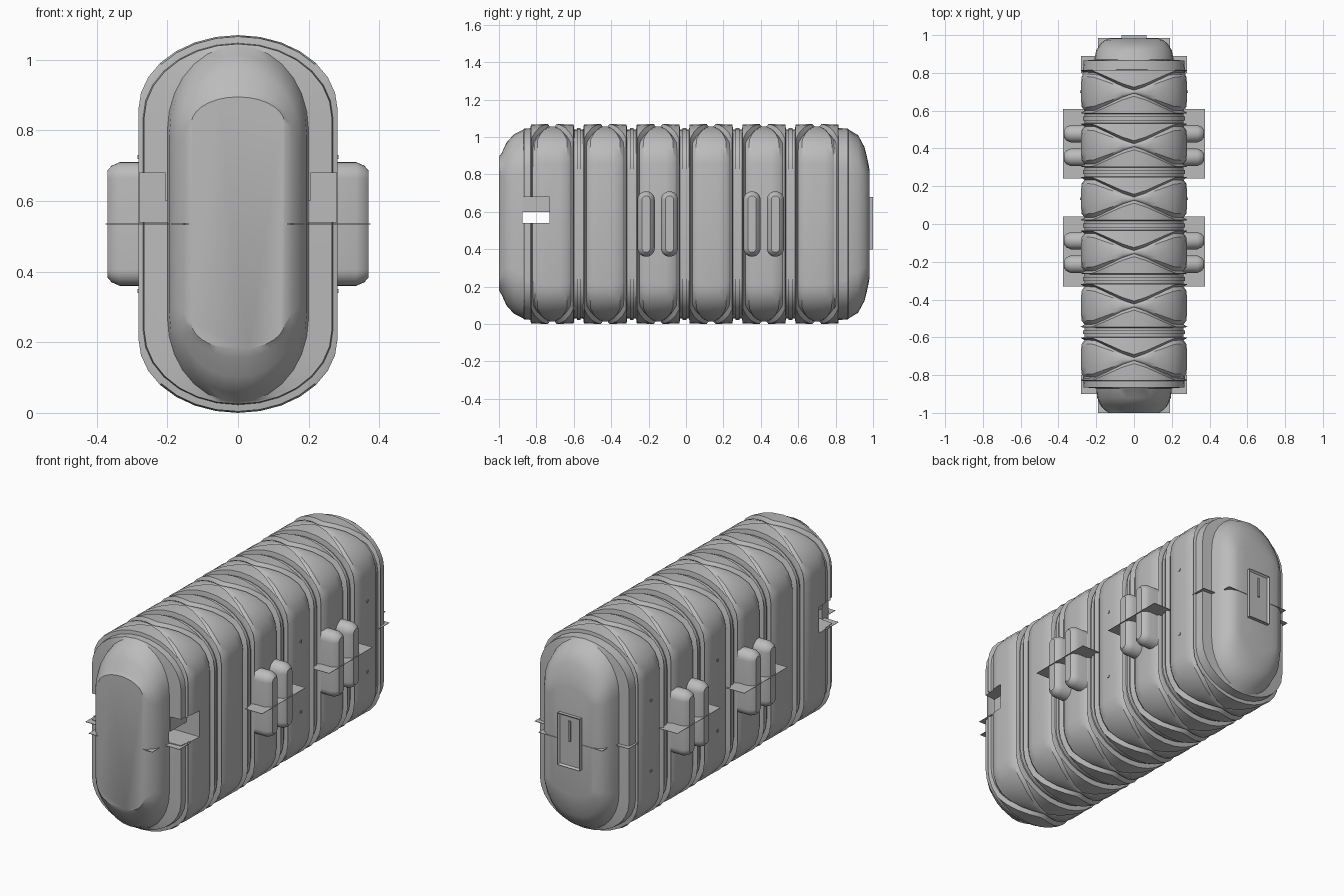
import bpy, bmesh, math

cube = bpy.data.objects.get("Cube")
if cube:
    bpy.data.objects.remove(cube, do_unlink=True)

grey = bpy.data.materials.new("plain_grey")
grey.use_nodes = True
grey.diffuse_color = (0.5, 0.5, 0.5, 1)
grey.node_tree.nodes["Principled BSDF"].inputs["Base Color"].default_value = (0.5, 0.5, 0.5, 1)

STEPS = 7
MID = 0.535


def ring_keys():
    """(side, width fraction, top or bottom) around a rounded upright section."""
    us = [math.sin(math.pi / 2 * i / STEPS) for i in range(STEPS + 1)]
    right = [(1, u, 1) for u in us] + [(1, u, -1) for u in reversed(us)]
    left = [(-1, u, -1) for u in us[1:]] + [(-1, u, 1) for u in reversed(us[1:])]
    return right + left


KEYS = ring_keys()


def section_point(key, half, low, high, drop):
    side, u, top = key
    fall = drop * (1 - math.sqrt(max(0, 1 - u * u)))
    return side * u * half, (high - fall if top > 0 else low + fall)


def finish(obj, angle=35):
    bpy.ops.object.select_all(action='DESELECT')
    obj.select_set(True)
    bpy.context.view_layer.objects.active = obj
    bpy.ops.object.shade_smooth_by_angle(angle=math.radians(angle))


def to_object(name, bm):
    bmesh.ops.recalc_face_normals(bm, faces=bm.faces)
    mesh = bpy.data.meshes.new(name)
    bm.to_mesh(mesh)
    bm.free()
    mesh.materials.append(grey)
    obj = bpy.data.objects.new(name, mesh)
    bpy.context.collection.objects.link(obj)
    return obj


def skin(name, rings):
    """Join equal rings of points with quads and close both ends."""
    bm = bmesh.new()
    loops = [[bm.verts.new(p) for p in ring] for ring in rings]
    n = len(loops[0])
    for a, b in zip(loops, loops[1:]):
        for i in range(n):
            j = (i + 1) % n
            bm.faces.new((a[i], a[j], b[j], b[i]))
    bm.faces.new(loops[0])
    bm.faces.new(loops[-1])
    return to_object(name, bm)


def tube(name, stations):
    """Loft along y; each station is y, half width, low, high, corner drop."""
    rings = []
    for y, *shape in stations:
        pts = [section_point(k, *shape) for k in KEYS]
        rings.append([(x, y, z) for x, z in pts])
    return skin(name, rings)


def box(name, x, y, z):
    bm = bmesh.new()
    bmesh.ops.create_cube(bm, size=1)
    for v in bm.verts:
        v.co = [lo if c < 0 else hi for c, (lo, hi) in zip(v.co, (x, y, z))]
    return to_object(name, bm)


def rib(name, yc):
    """Hoop with a side panel on each flank tapering to a crossing on the crown."""
    def stations(u):
        w = max(0.008, 0.1 * min(1, u / 0.8))
        crown = 0.012 * (1 - u) ** 2
        groove = min(w + 0.016, 0.112)
        return [(0.118, 0.03), (0.114, 0.004), (groove, 0), (w, 0.02),
                (w * 0.8, 0.005 + crown), (w * 0.4, 0.001 + crown)]

    rings = []
    for sign, order in ((-1, range(6)), (1, reversed(range(6)))):
        for s in order:
            ring = []
            for k in KEYS:
                y, inset = stations(k[1])[s]
                x, z = section_point(k, 0.282 - inset, inset, 1.07 - inset, 0.21)
                ring.append((x, yc + sign * y, z))
            rings.append(ring)
    return skin(name, rings)


# Inner barrel, collars and ribs
PITCH = 0.283
centres = [-0.715 + PITCH * i for i in range(6)]
core = tube("inner_barrel", [(-0.82, 0.262, 0.03, 1.04, 0.21), (0.82, 0.262, 0.03, 1.04, 0.21)])
ribs = [rib(f"rib_{i + 1}", yc) for i, yc in enumerate(centres)]
collars = [tube(f"collar_{i + 1}", [(yc + PITCH / 2 + d, 0.27, 0.022, 1.048, 0.21)
                                    for d in (-0.01, 0.01)])
           for i, yc in enumerate(centres[:-1])]

# End caps
front_cap = tube("front_cap", [
    (-0.79, 0.272, 0.02, 1.05, 0.21),
    (-0.865, 0.266, 0.025, 1.045, 0.21),
    (-0.87, 0.2, 0.03, 1.04, 0.24),
    (-0.92, 0.195, 0.055, 1.015, 0.23),
    (-0.96, 0.178, 0.1, 0.97, 0.2),
    (-0.985, 0.155, 0.155, 0.915, 0.13),
    (-1.0, 0.132, 0.18, 0.895, 0.075)])
back_cap = tube("back_cap", [
    (0.79, 0.272, 0.02, 1.05, 0.21),
    (0.865, 0.266, 0.025, 1.045, 0.21),
    (0.87, 0.21, 0.03, 1.04, 0.24),
    (0.92, 0.2, 0.06, 1.01, 0.22),
    (0.955, 0.178, 0.125, 0.945, 0.18),
    (0.973, 0.155, 0.2, 0.87, 0.1),
    (0.982, 0.13, 0.25, 0.82, 0.06)])

# Slot through the front, with a taller notch on each flank
slot_y = (-0.873, -0.73)
cutters = [box("slot_cutter", (-0.5, 0.5), slot_y, (0.54, 0.6))]
for s in (-1, 1):
    cutters.append(box("notch_cutter", sorted((s * 0.205, s * 0.5)), slot_y, (0.59, 0.68)))
for part in (core, ribs[0], front_cap):
    bpy.context.view_layer.objects.active = part
    for cutter in cutters:
        mod = part.modifiers.new("slot", 'BOOLEAN')
        mod.operation = 'DIFFERENCE'
        mod.solver = 'EXACT'
        mod.object = cutter
        bpy.ops.object.modifier_apply(modifier=mod.name)
for cutter in cutters:
    bpy.data.objects.remove(cutter, do_unlink=True)

# Paired pods on both flanks
pods = []
for s, flank in ((1, "left"), (-1, "right")):
    for i, yc in enumerate((-0.213, -0.088, 0.353, 0.478)):
        rings = []
        for depth, inset in ((0.22, 0), (0.335, 0), (0.358, 0.01), (0.37, 0.024)):
            pts = [section_point(k, 0.046 - inset, 0.36 + inset, 0.71 - inset, 0.046 - inset)
                   for k in KEYS]
            rings.append([(s * depth, yc + a, z) for a, z in pts])
        pods.append(skin(f"{flank}_pod_{i + 1}", rings))

for obj in [core, front_cap, back_cap] + ribs + collars + pods:
    finish(obj)

# Back hatch with a raised frame and a handle
hatch = box("back_hatch", (-0.066, 0.066), (0.96, 1.0), (0.4, 0.68))
bm = bmesh.new()
bm.from_mesh(hatch.data)
outer = [f for f in bm.faces if f.normal.y > 0.9]
bmesh.ops.inset_region(bm, faces=outer, thickness=0.012, depth=0)
for v in {v for f in outer for v in f.verts}:
    v.co.y -= 0.01
bm.to_mesh(hatch.data)
bm.free()
box("hatch_handle", (-0.006, 0.006), (0.98, 0.997), (0.54, 0.65))

# Thin horizontal seam plates poking out at mid height
for i, (half, y0, y1) in enumerate(((0.375, -0.33, 0.04), (0.375, 0.24, 0.61),
                                    (0.28, -0.9, -0.8), (0.28, 0.8, 0.89),
                                    (0.19, -1.0, -0.88), (0.19, 0.88, 0.985))):
    box(f"seam_plate_{i + 1}", (-half, half), (y0, y1), (MID - 0.001, MID + 0.001))

# Small rivets on the plain ribs
for s in (-1, 1):
    for i in (3, 5):
        for z in (0.345, 0.725):
            y = centres[i]
            box("rivet", sorted((s * 0.27, s * 0.285)), (y - 0.006, y + 0.006), (z - 0.006, z + 0.006))
